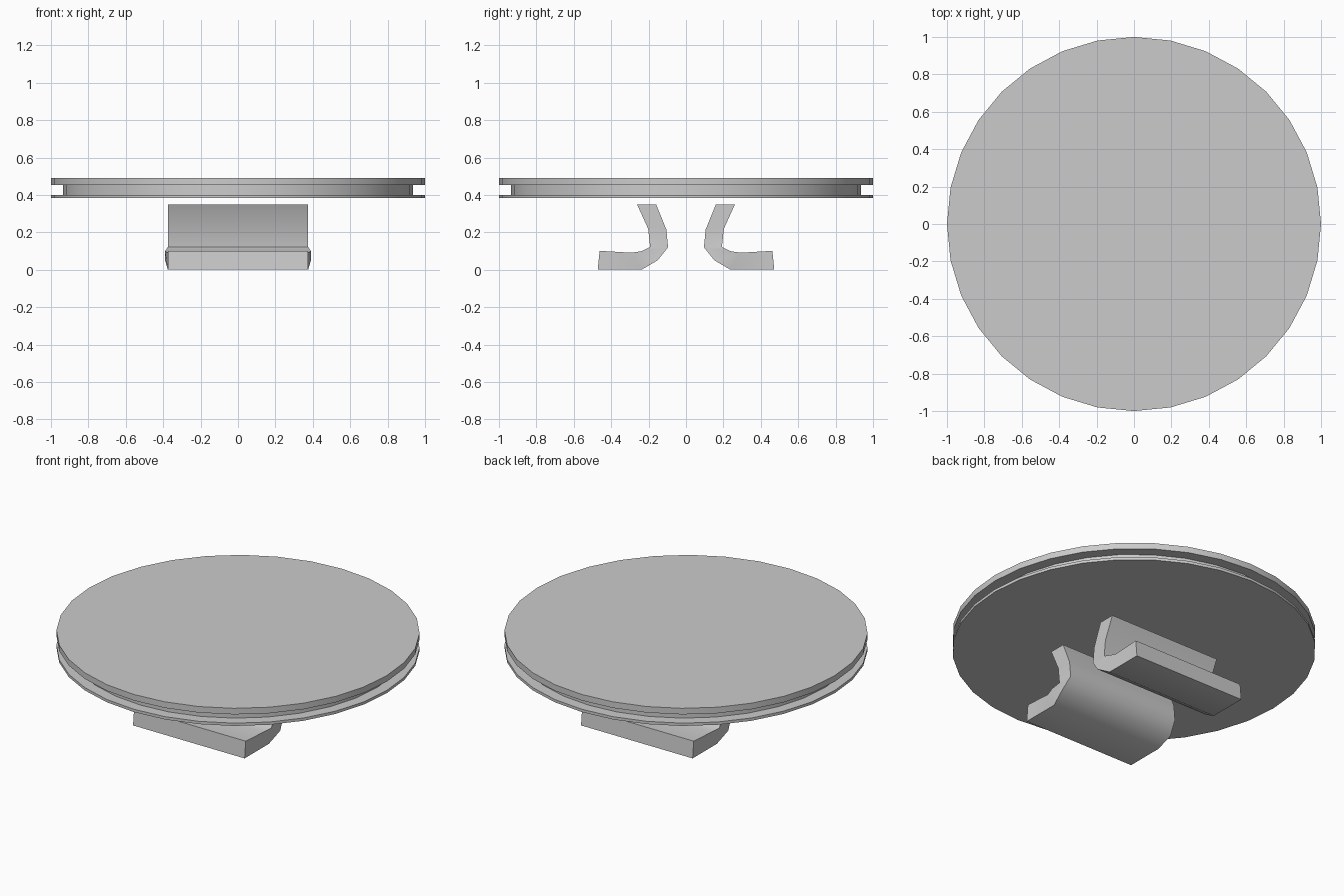
import bpy, bmesh
from math import cos, sin, pi

if "Cube" in bpy.data.objects:
    bpy.data.objects.remove(bpy.data.objects["Cube"])


def make_object(name, bm, angle):
    bmesh.ops.recalc_face_normals(bm, faces=bm.faces)
    mesh = bpy.data.meshes.new(name)
    bm.to_mesh(mesh)
    bm.free()
    obj = bpy.data.objects.new(name, mesh)
    bpy.context.collection.objects.link(obj)
    bpy.ops.object.select_all(action='DESELECT')
    obj.select_set(True)
    bpy.context.view_layer.objects.active = obj
    bpy.ops.object.shade_smooth_by_angle(angle=angle)
    return obj


def bridge(bm, a, b):
    n = len(a)
    for i in range(n):
        j = (i + 1) % n
        bm.faces.new((a[i], a[j], b[j], b[i]))


# Round top: 32-sided disc with a groove around the rim (radius, z)
bm = bmesh.new()
rim = [(1, 0.383), (1, 0.40), (0.935, 0.40), (0.935, 0.453), (1, 0.453), (1, 0.49)]
rings = [[bm.verts.new((r * cos(i * pi / 16), r * sin(i * pi / 16), z))
          for i in range(32)] for r, z in rim]
for a, b in zip(rings, rings[1:]):
    bridge(bm, a, b)
bm.faces.new(rings[0])
bm.faces.new(rings[-1])
make_object("table_top", bm, pi / 6)

# Curved legs: cross sections as (half width, inner y z, outer y z), top to foot
sections = [
    (0.375, (0.160, 0.350), (0.262, 0.350)),
    (0.375, (0.105, 0.215), (0.202, 0.218)),
    (0.375, (0.096, 0.120), (0.192, 0.122)),
    (0.39, (0.152, 0.050), (0.238, 0.099)),
    (0.375, (0.238, 0.000), (0.292, 0.091)),
    (0.375, (0.472, 0.000), (0.462, 0.101)),
]
bm = bmesh.new()
loops = [[bm.verts.new((x, *p)) for x, p in ((-w, a), (w, a), (w, b), (-w, b))]
         for w, a, b in sections]
for a, b in zip(loops, loops[1:]):
    bridge(bm, a, b)
bm.faces.new(loops[0])
bm.faces.new(loops[-1])
legs = make_object("curved_legs", bm, pi * 50 / 180)
mirror = legs.modifiers.new("Mirror", 'MIRROR')
mirror.use_axis = (False, True, False)
